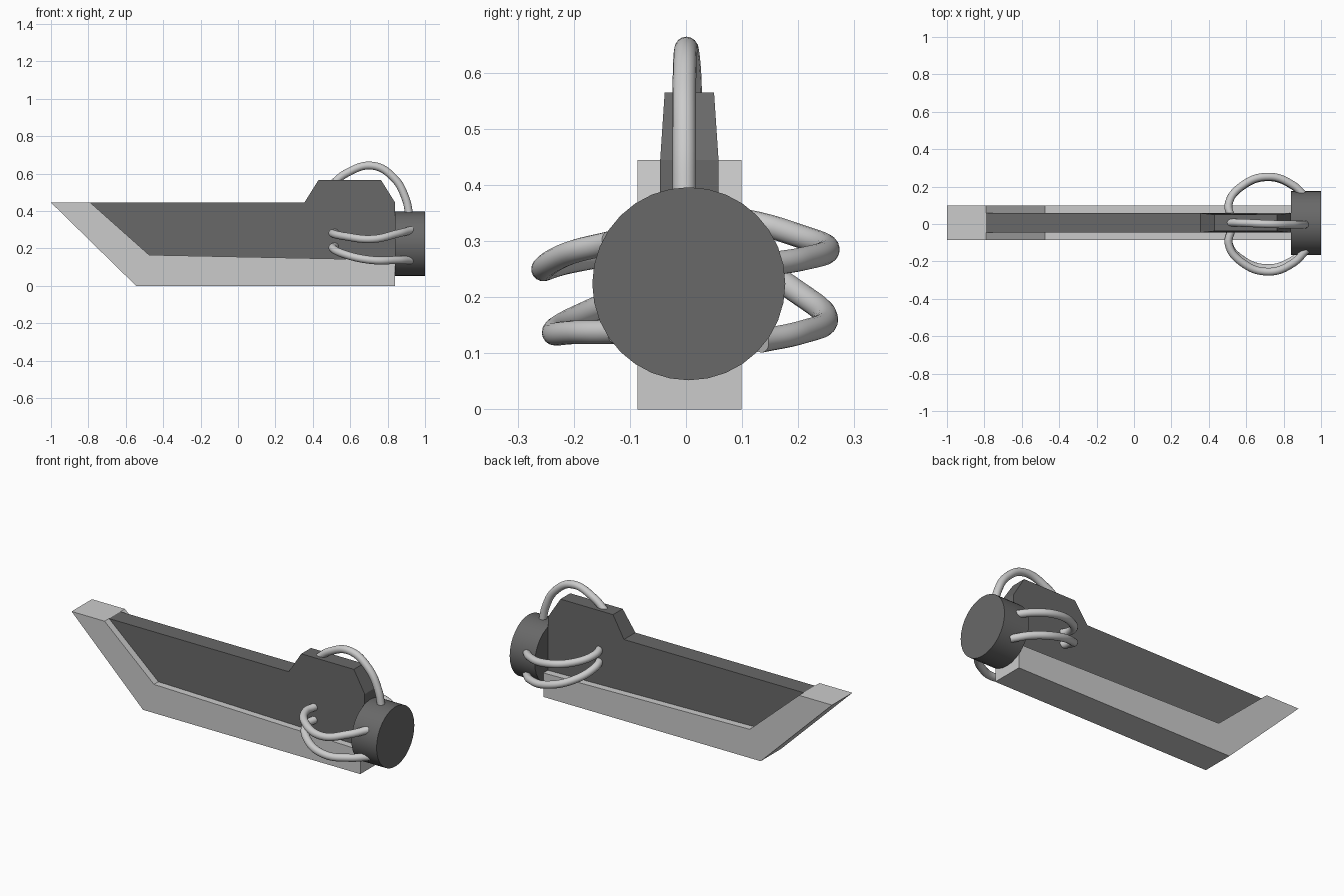
import bpy, bmesh, math
from mathutils import Matrix

if "Cube" in bpy.data.objects:
    bpy.data.objects.remove(bpy.data.objects["Cube"])

YC = 0.006  # centre plane of the blade

# Dark metal for the body and the end cap
dark = bpy.data.materials.new("dark_metal")
dark.diffuse_color = (0.14, 0.14, 0.14, 1)
dark.use_nodes = True
dark.node_tree.nodes["Principled BSDF"].inputs["Base Color"].default_value = dark.diffuse_color


def select(ob):
    bpy.ops.object.select_all(action='DESELECT')
    ob.select_set(True)
    bpy.context.view_layer.objects.active = ob


def finish(name, bm, mat=None):
    me = bpy.data.meshes.new(name)
    bm.to_mesh(me)
    bm.free()
    ob = bpy.data.objects.new(name, me)
    bpy.context.collection.objects.link(ob)
    if mat:
        me.materials.append(mat)
    return ob


def prism(name, profile, half, mat=None):
    """Extrude an (x, z) outline along y; half(z) gives the half thickness."""
    bm = bmesh.new()
    front = [bm.verts.new((x, YC - half(z), z)) for x, z in profile]
    back = [bm.verts.new((x, YC + half(z), z)) for x, z in profile]
    n = len(profile)
    bm.faces.new(front)
    bm.faces.new(back[::-1])
    for i in range(n):
        j = (i + 1) % n
        bm.faces.new((front[i], back[i], back[j], front[j]))
    bmesh.ops.recalc_face_normals(bm, faces=bm.faces)
    return finish(name, bm, mat)


def tube(name, points, radius=0.021):
    """Smooth round cable through the given points, turned into a mesh."""
    cu = bpy.data.curves.new(name, 'CURVE')
    cu.dimensions = '3D'
    cu.bevel_depth = radius
    cu.bevel_resolution = 6
    cu.resolution_u = 8
    cu.use_fill_caps = True
    sp = cu.splines.new('BEZIER')
    sp.bezier_points.add(len(points) - 1)
    for bp, p in zip(sp.bezier_points, points):
        bp.co = p
        bp.handle_left_type = bp.handle_right_type = 'AUTO'
    ob = bpy.data.objects.new(name, cu)
    bpy.context.collection.objects.link(ob)
    select(ob)
    bpy.ops.object.convert(target='MESH')
    bpy.ops.object.shade_smooth_by_angle(angle=math.radians(60))


def side_tube(name, side, z_body, z_mid, z_end, reach):
    """Cable looping out from the blade side and back into the end cap."""
    # x, share of the reach, and progress from body (0) over mid (1) to cap (2)
    plan = [(0.52, 0.13, 0.0), (0.506, 0.42, 0.15), (0.575, 0.8, 0.6),
            (0.72, 1.0, 1.0), (0.85, 0.82, 1.6), (0.925, 0.53, 2.0)]
    pts = []
    for x, share, t in plan:
        z = (z_body + (z_mid - z_body) * t if t <= 1
             else z_mid + (z_end - z_mid) * (t - 1))
        pts.append((x, side * share * reach, z))
    tube(name, pts)


# Thick cutting edge wrapped around the lower side and the tip
prism("cutting_edge", [(-1, 0.445), (-0.545, 0), (0.84, 0), (0.84, 0.138),
                       (-0.475, 0.165), (-0.79, 0.445)], lambda z: 0.0925)

# Thinner blade body with a raised, slightly tapered hump
prism("blade_body", [(-0.79, 0.445), (-0.475, 0.165), (0.84, 0.138),
                     (0.84, 0.445), (0.765, 0.565), (0.43, 0.565),
                     (0.355, 0.445)],
      lambda z: 0.044 if z > 0.5 else 0.052, dark)

# Round end cap
bm = bmesh.new()
bmesh.ops.create_cone(bm, cap_ends=True, segments=32, radius1=0.172,
                      radius2=0.172, depth=0.16,
                      matrix=Matrix.Translation((0.92, 0.005, 0.224))
                      @ Matrix.Rotation(math.pi / 2, 4, 'Y'))
select(finish("end_cap", bm, dark))
bpy.ops.object.shade_smooth_by_angle()

# Cables
tube("top_cable", [(0.50, 0.008, 0.54), (0.58, 0.006, 0.602),
                   (0.72, 0.0, 0.642), (0.835, -0.003, 0.575),
                   (0.895, -0.003, 0.47), (0.918, -0.003, 0.37)])
side_tube("front_upper_cable", -1, 0.285, 0.25, 0.297, 0.255)
side_tube("front_lower_cable", -1, 0.212, 0.137, 0.138, 0.236)
side_tube("back_upper_cable", 1, 0.345, 0.285, 0.257, 0.253)
side_tube("back_lower_cable", 1, 0.28, 0.16, 0.122, 0.25)
